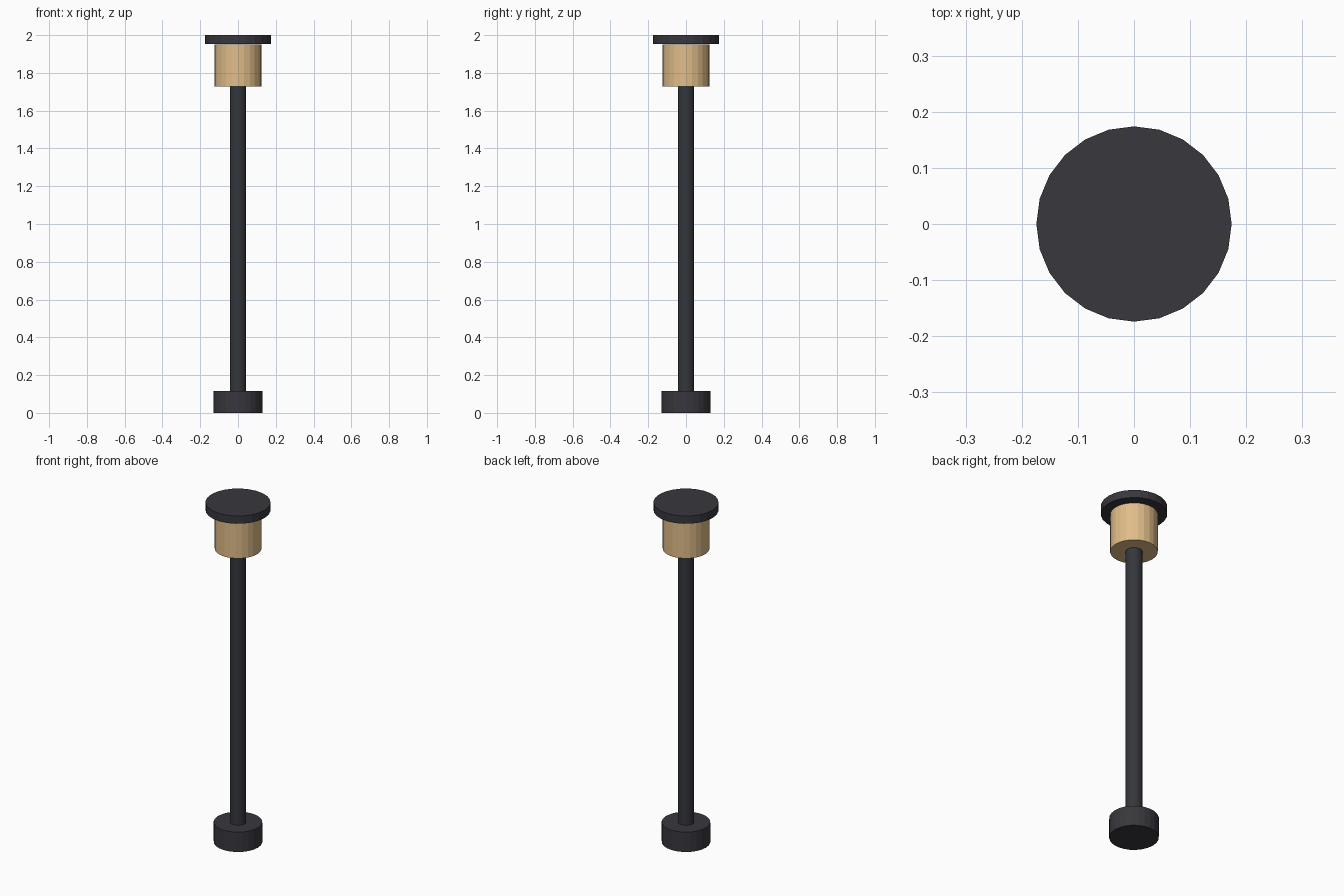
import bpy

cube = bpy.data.objects.get("Cube")
if cube:
    bpy.data.objects.remove(cube, do_unlink=True)


def material(name, rgb):
    mat = bpy.data.materials.new(name)
    mat.use_nodes = True
    colour = (*rgb, 1.0)
    mat.diffuse_color = colour
    mat.node_tree.nodes["Principled BSDF"].inputs["Base Color"].default_value = colour
    return mat


def drum(name, radius, bottom, top, mat, sides=24):
    """Upright faceted cylinder between two heights."""
    bpy.ops.mesh.primitive_cylinder_add(
        vertices=sides, radius=radius, depth=top - bottom,
        location=(0, 0, (bottom + top) / 2))
    obj = bpy.context.object
    obj.name = name
    obj.data.materials.append(mat)
    return obj


charcoal = material("charcoal metal", (0.04, 0.038, 0.047))
graphite = material("graphite metal", (0.035, 0.038, 0.044))
amber = material("warm lamp glass", (0.75, 0.51, 0.25))

# Foot and pole
drum("base", 0.13, 0.0, 0.117, charcoal)
drum("pole", 0.0435, 0.117, 1.727, graphite)

# Lamp head with a thin shadow gap below the cap
drum("lamp", 0.125, 1.727, 1.95, amber)
drum("cap", 0.174, 1.954, 2.0, charcoal)
